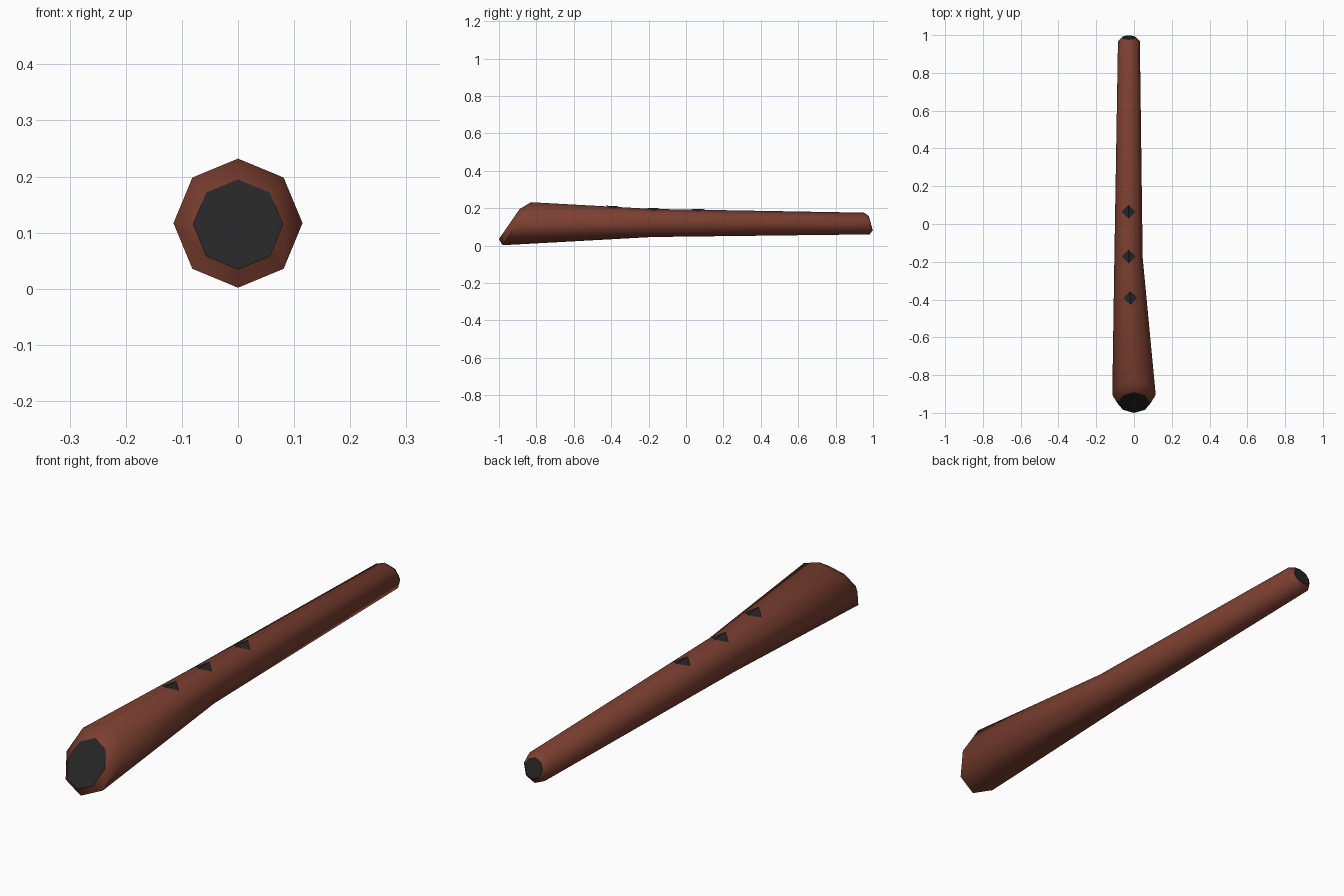
import bpy, bmesh, math
from mathutils import Vector

if "Cube" in bpy.data.objects:
    bpy.data.objects.remove(bpy.data.objects["Cube"])


def material(name, rgb):
    m = bpy.data.materials.new(name)
    m.diffuse_color = (*rgb, 1)
    m.use_nodes = True
    m.node_tree.nodes["Principled BSDF"].inputs["Base Color"].default_value = m.diffuse_color
    return m


wood = material("red brown wood", (0.2, 0.05, 0.03))
dark = material("dark opening", (0.018, 0.019, 0.018))


def add_object(name, bm, *mats):
    mesh = bpy.data.meshes.new(name)
    bm.to_mesh(mesh)
    bm.free()
    for m in mats:
        mesh.materials.append(m)
    obj = bpy.data.objects.new(name, mesh)
    bpy.context.collection.objects.link(obj)
    return obj


# Octagonal sections: centre x, y, z, radius, slant of the section (dy/dz)
SECTIONS = [
    (0.0, -0.945, 0.115, 0.080, 0.69),     # front opening
    (0.0, -0.905, 0.117, 0.115, 0.66),     # front rim
    (-0.029, -0.18, 0.121, 0.075, 0.0),    # where the flare begins
    (-0.027, 0.967, 0.118, 0.058, -0.26),  # back rim
    (-0.027, 0.988, 0.120, 0.038, -0.28),  # back opening
]

# Pipe body: bridge the sections, cap both ends in dark
bm = bmesh.new()
rings = []
for cx, cy, cz, r, k in SECTIONS:
    ring = []
    for i in range(8):
        a = i * math.tau / 8
        dx, dz = r * math.sin(a), r * math.cos(a)
        ring.append(bm.verts.new((cx + dx, cy + k * dz, cz + dz)))
    rings.append(ring)
for a, b in zip(rings, rings[1:]):
    for i in range(8):
        j = (i + 1) % 8
        bm.faces.new((a[i], a[j], b[j], b[i]))
for ring in (rings[0], rings[-1]):
    bm.faces.new(ring).material_index = 1
tops = [ring[0].co.copy() for ring in rings]
bmesh.ops.recalc_face_normals(bm, faces=bm.faces)
pipe = add_object("pipe_body", bm, wood, dark)
bpy.context.view_layer.objects.active = pipe
pipe.select_set(True)
bpy.ops.object.shade_smooth_by_angle(angle=math.radians(50))
for f in pipe.data.polygons:
    if f.material_index == 1:
        f.use_smooth = False


def ridge(y):
    """Point on the top edge of the pipe, lifted slightly."""
    a, b = (tops[1], tops[2]) if y < tops[2].y else (tops[2], tops[3])
    return a.lerp(b, (y - a.y) / (b.y - a.y)) + Vector((0, 0, 0.004))


# Finger holes: thin diamonds folded over the top edge
HALF = 0.037
for n, y in enumerate((-0.392, -0.172, 0.065)):
    bm = bmesh.new()
    front, back = (bm.verts.new(ridge(y + d)) for d in (-HALF, HALF))
    mid = ridge(y)
    for s in (-1, 1):
        side = bm.verts.new(mid + Vector((s * HALF, 0, -HALF * math.tan(math.pi / 8))))
        f = bm.faces.new((front, side, back))
        f.normal_update()
        if f.normal.z < 0:
            f.normal_flip()
    add_object(f"finger_hole_{n + 1}", bm, dark)
